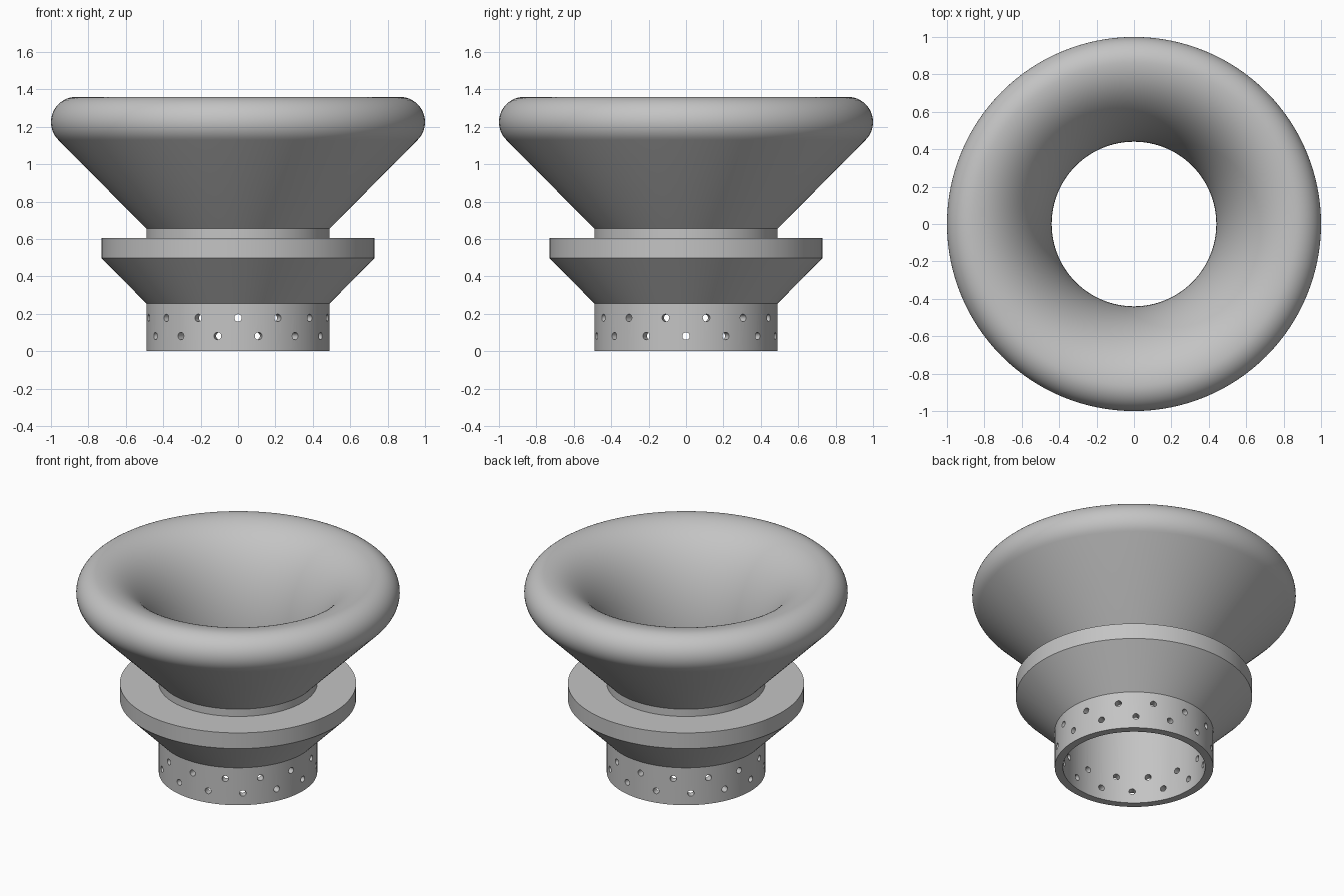
import bpy, bmesh
from math import sin, cos, pi, radians
from mathutils import Matrix, Vector

if "Cube" in bpy.data.objects:
    bpy.data.objects.remove(bpy.data.objects["Cube"], do_unlink=True)

SEGMENTS = 128
BORE, WALL = 0.44, 0.49           # inner and outer radius of the sleeve
LIP_R, LIP_Z, LIP = 0.865, 1.225, 0.135
TOP, THROAT = LIP_Z + LIP, 0.655

grey = bpy.data.materials.new("plain grey")
grey.use_nodes = True
grey.diffuse_color = (0.55, 0.55, 0.55, 1)
grey.node_tree.nodes["Principled BSDF"].inputs["Base Color"].default_value = grey.diffuse_color


def make_object(name, bm):
    bmesh.ops.recalc_face_normals(bm, faces=bm.faces)
    mesh = bpy.data.meshes.new(name)
    bm.to_mesh(mesh)
    bm.free()
    obj = bpy.data.objects.new(name, mesh)
    bpy.context.collection.objects.link(obj)
    mesh.materials.append(grey)
    return obj


def lathe(name, profile):
    """Revolve a closed (radius, height) profile around z."""
    bm = bmesh.new()
    verts = [bm.verts.new((r, 0, z)) for r, z in profile]
    edges = [bm.edges.new((a, b)) for a, b in zip(verts, verts[1:] + verts[:1])]
    bmesh.ops.spin(bm, geom=verts + edges, cent=(0, 0, 0), axis=(0, 0, 1),
                   angle=2 * pi, steps=SEGMENTS, use_merge=True)
    bmesh.ops.remove_doubles(bm, verts=bm.verts, dist=1e-5)
    return make_object(name, bm)


# Sleeve, conical collar and flared outer wall
profile = [(BORE, 0), (WALL, 0), (WALL, 0.255), (0.73, 0.498),
           (0.73, 0.605), (WALL, 0.605), (WALL, THROAT)]
# Rounded lip, from the flare tangent up to the crest
for i in range(19):
    a = radians(-45 + 135 * i / 18)
    profile.append((LIP_R + LIP * cos(a), LIP_Z + LIP * sin(a)))
# Curved mouth, sweeping down into the straight bore
for i in range(1, 33):
    a = pi / 2 * i / 32
    profile.append((LIP_R - (LIP_R - BORE) * sin(a), THROAT + (TOP - THROAT) * cos(a)))
body = lathe("flared_funnel", profile)

# Two staggered rows of round holes through the sleeve
HOLES = 14
bm = bmesh.new()
for z, offset in ((0.178, 0), (0.081, 0.5)):
    for i in range(HOLES):
        a = -pi / 2 + 2 * pi * (i + offset) / HOLES
        out = Vector((cos(a), sin(a), 0))
        place = Matrix.Translation(out * 0.465 + Vector((0, 0, z)))
        turn = out.to_track_quat('Z', 'Y').to_matrix().to_4x4()
        bmesh.ops.create_cone(bm, cap_ends=True, segments=20, radius1=0.02,
                              radius2=0.02, depth=0.15, matrix=place @ turn)
cutter = make_object("hole_cutter", bm)
cutter.hide_render = True

cut = body.modifiers.new("holes", 'BOOLEAN')
cut.operation = 'DIFFERENCE'
cut.solver = 'EXACT'
cut.object = cutter

bpy.ops.object.select_all(action='DESELECT')
body.select_set(True)
bpy.context.view_layer.objects.active = body
bpy.ops.object.modifier_apply(modifier=cut.name)
bpy.data.objects.remove(cutter, do_unlink=True)
bpy.ops.object.shade_smooth_by_angle(angle=radians(30))
